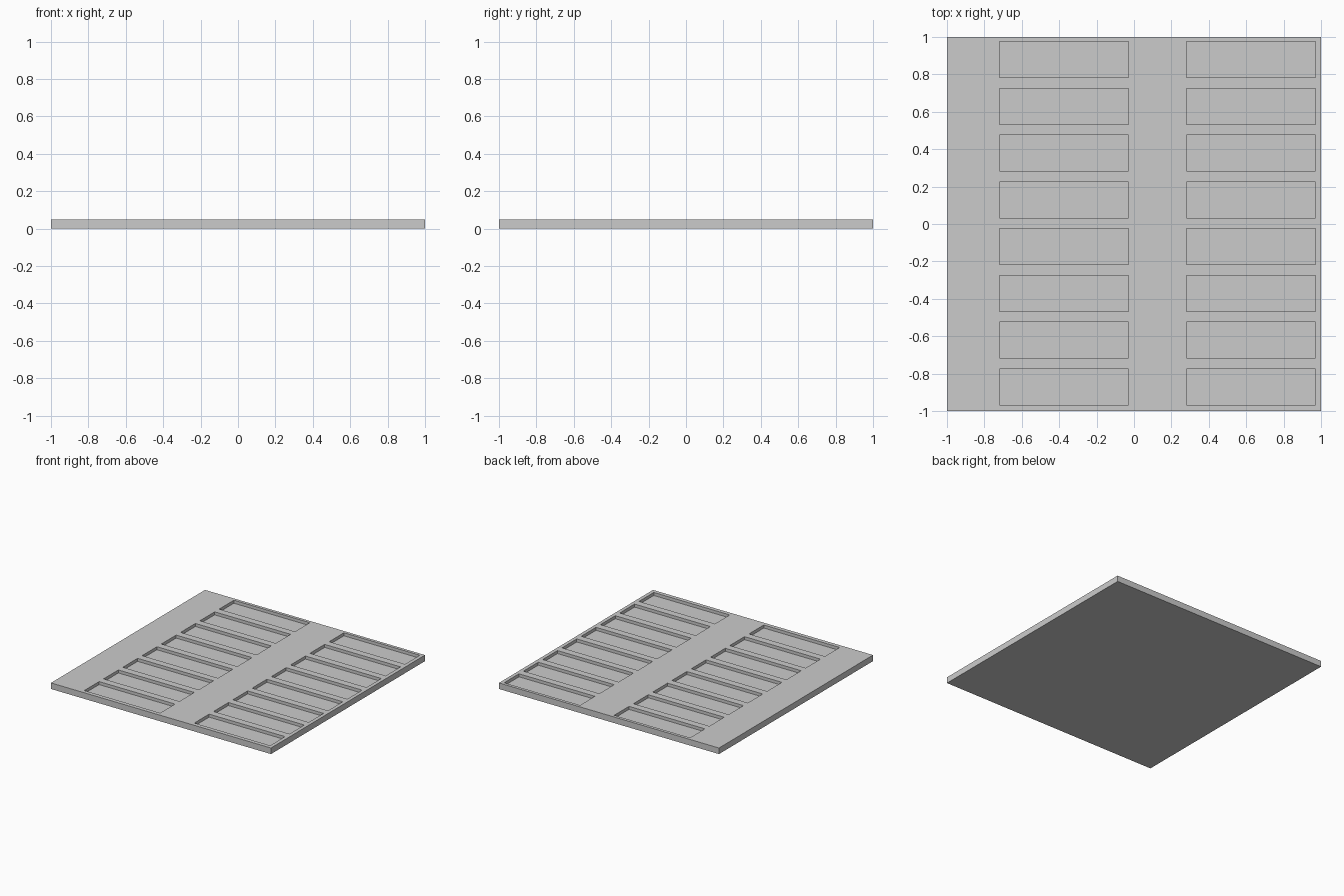
import bpy

if "Cube" in bpy.data.objects:
    bpy.data.objects.remove(bpy.data.objects["Cube"])

THICK, DEPTH = 0.05, 0.025


def box(name, lo, hi):
    size = [b - a for a, b in zip(lo, hi)]
    bpy.ops.mesh.primitive_cube_add(size=1, location=[(a + b) / 2 for a, b in zip(lo, hi)])
    ob = bpy.context.object
    ob.name = name
    ob.scale = size
    bpy.ops.object.transform_apply(location=True, rotation=True, scale=True)
    return ob


def array(ob, count, offset):
    m = ob.modifiers.new("repeat", 'ARRAY')
    m.count = count
    m.use_relative_offset = False
    m.use_constant_offset = True
    m.constant_offset_displace = offset


# flat square slab
plate = box("plate", (-1, -1, 0), (1, 1, THICK))

# shallow rectangular pockets: two columns of eight
pockets = box("pocket_cutter", (-0.72, -0.967, THICK - DEPTH), (-0.03, -0.775, THICK + 0.1))
array(pockets, 2, (1, 0, 0))
array(pockets, 8, (0, 0.25, 0))
pockets.hide_render = True

cut = plate.modifiers.new("pockets", 'BOOLEAN')
cut.operation = 'DIFFERENCE'
cut.solver = 'EXACT'
cut.object = pockets

# bake the cut and remove the helper
bpy.context.view_layer.objects.active = plate
bpy.ops.object.modifier_apply(modifier=cut.name)
bpy.data.objects.remove(pockets, do_unlink=True)
